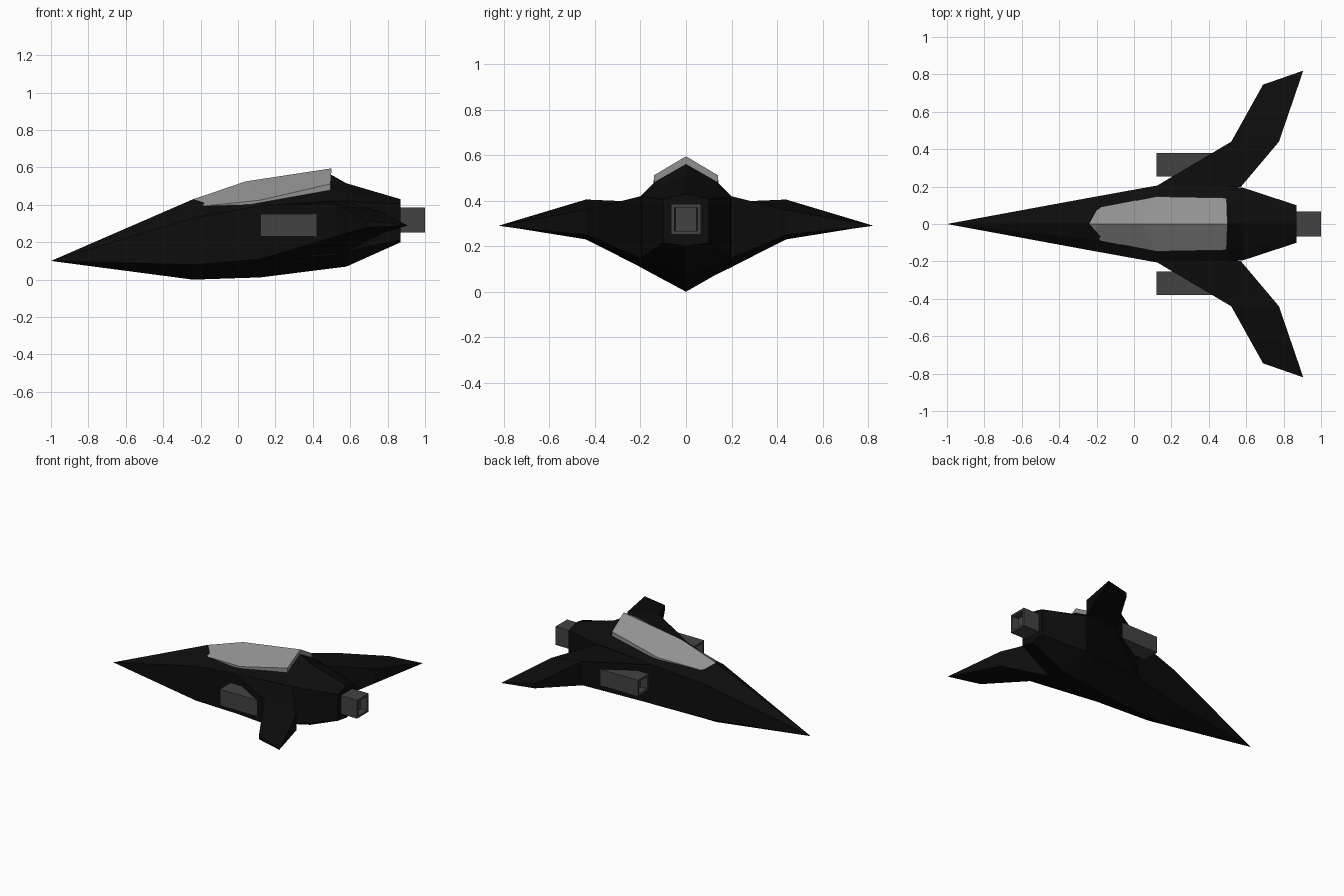
import bpy, bmesh
from mathutils import Vector

if "Cube" in bpy.data.objects:
    bpy.data.objects.remove(bpy.data.objects["Cube"])


def paint(name, v):
    m = bpy.data.materials.new(name)
    m.diffuse_color = (v, v, v, 1)
    m.use_nodes = True
    m.node_tree.nodes["Principled BSDF"].inputs["Base Color"].default_value = m.diffuse_color
    return m


BLACK = paint("hull_black", 0.004)
DARK = paint("engine_grey", 0.055)
GLASS = paint("canopy_grey", 0.28)


def finish(bm, name, mat, mirror=False):
    bmesh.ops.recalc_face_normals(bm, faces=bm.faces)
    me = bpy.data.meshes.new(name)
    bm.to_mesh(me)
    bm.free()
    me.materials.append(mat)
    ob = bpy.data.objects.new(name, me)
    bpy.context.collection.objects.link(ob)
    if mirror:
        ob.modifiers.new("mirror", "MIRROR").use_axis = (False, True, False)
    return ob


def loft(name, sections, mat, mirror=False):
    """Skin closed loops of equal point count, capping both ends."""
    bm = bmesh.new()
    rings = [[bm.verts.new(p) for p in s] for s in sections]
    n = len(rings[0])
    for a, b in zip(rings, rings[1:]):
        for i in range(n):
            j = (i + 1) % n
            bm.faces.new((a[i], a[j], b[j], b[i]))
    bm.faces.new(rings[0])
    bm.faces.new(rings[-1])
    bmesh.ops.remove_doubles(bm, verts=bm.verts, dist=0.0005)
    return finish(bm, name, mat, mirror)


def symmetric(half):
    """Complete a half section (centre top to centre bottom) across y = 0."""
    return half + [(x, -y, z) for x, y, z in reversed(half[1:-1])]


def hull_section(x, top, shoulder, upper, lower, bottom):
    return symmetric([(x, 0, top), (x, *shoulder), (x, *upper),
                      (x, *lower), (x, 0, bottom)])


# Fuselage: needle nose, broad middle, narrow tail
loft("fuselage", [
    hull_section(-1, .1, (0, .1), (0, .1), (0, .1), .1),
    hull_section(-.24, .43, (.08, .39), (.14, .33), (.14, .08), 0),
    hull_section(.12, .51, (.135, .415), (.205, .395), (.205, .11), .012),
    hull_section(.5, .56, (.14, .48), (.2, .42), (.2, .13), .06),
    hull_section(.58, .515, (.13, .46), (.195, .42), (.195, .15), .07),
    hull_section(.87, .43, (.06, .418), (.1, .405), (.1, .215), .2),
], BLACK)

# Canopy: faceted ridge with a flat back
loft("canopy", [
    symmetric([(-.24, 0, .43), (-.24, 0, .43), (-.24, 0, .43), (-.24, 0, .42)]),
    symmetric([(-.2, 0, .443), (-.2, .085, .392), (-.2, .085, .38), (-.2, 0, .38)]),
    symmetric([(.04, 0, .525), (.12, .147, .425), (.12, .147, .405), (.12, 0, .405)]),
    symmetric([(.5, 0, .595), (.495, .14, .512), (.495, .14, .475), (.5, 0, .475)]),
], GLASS)

# Swept wings: thick root and elbow, tapering to a pointed tip
loft("wings", [
    [(.12, .203, .395), (.57, .197, .42), (.57, .197, .145), (.12, .203, .11)],
    [(.52, .44, .405), (.775, .44, .36), (.775, .44, .25), (.52, .44, .23)],
    [(.69, .745, .313), (.905, .82, .291), (.905, .82, .289), (.69, .745, .279)],
], BLACK, True)


def nozzle_box(name, lo, hi, open_dir, mirror=False):
    """Box with a square recess in the end facing open_dir along x."""
    bm = bmesh.new()
    bmesh.ops.create_cube(bm, size=1)
    lo, hi = Vector(lo), Vector(hi)
    for v in bm.verts:
        v.co = (lo + hi) / 2 + v.co * (hi - lo)
    bm.normal_update()
    end = [f for f in bm.faces if f.normal.x * open_dir > .9]
    bmesh.ops.inset_region(bm, faces=end, thickness=.022)
    cup = bmesh.ops.extrude_discrete_faces(bm, faces=end)["faces"]
    for v in cup[0].verts:
        v.co.x -= open_dir * .05
        v.co.y += ((lo.y + hi.y) / 2 - v.co.y) * .1
    return finish(bm, name, mat=DARK, mirror=mirror)


# Side intakes and tail engine
nozzle_box("side_intakes", (.12, .255, .232), (.44, .38, .35), -1, True)
nozzle_box("tail_engine", (.82, -.066, .252), (1, .066, .385), 1)
